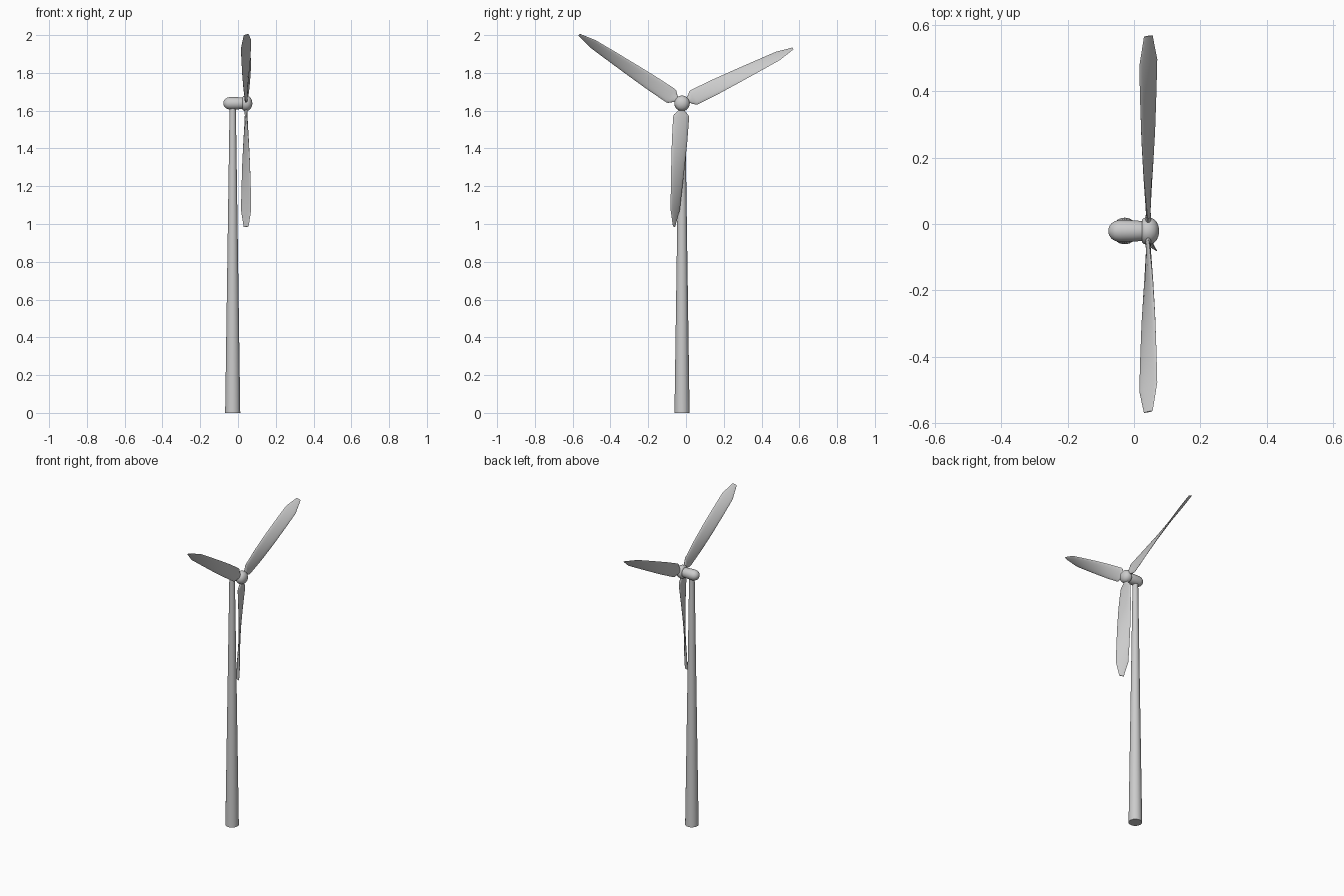
import bpy, bmesh
from math import sin, cos, pi, radians
from mathutils import Vector

if "Cube" in bpy.data.objects:
    bpy.data.objects.remove(bpy.data.objects["Cube"])

CY, HUB_Z = -0.021, 1.639      # rotor axis position
HUB_X, TOWER_X = 0.043, -0.028
X = Vector((1, 0, 0))


def loft(name, rings, angle=40):
    """Skin a list of equal-length point rings and cap both ends."""
    bm = bmesh.new()
    loops = [[bm.verts.new(p) for p in ring] for ring in rings]
    n = len(loops[0])
    for a, b in zip(loops, loops[1:]):
        for i in range(n):
            j = (i + 1) % n
            bm.faces.new((a[i], a[j], b[j], b[i]))
    bm.faces.new(loops[0])
    bm.faces.new(loops[-1])
    bmesh.ops.recalc_face_normals(bm, faces=bm.faces)
    mesh = bpy.data.meshes.new(name)
    bm.to_mesh(mesh)
    bm.free()
    obj = bpy.data.objects.new(name, mesh)
    bpy.context.collection.objects.link(obj)
    bpy.ops.object.select_all(action='DESELECT')
    obj.select_set(True)
    bpy.context.view_layer.objects.active = obj
    bpy.ops.object.shade_smooth_by_angle(angle=radians(angle))
    return obj


def oval(center, u, v, a, b, n):
    return [center + u * (a * cos(2 * pi * i / n)) + v * (b * sin(2 * pi * i / n))
            for i in range(n)]


def turned(name, origin, axis, u, v, profile, n=32):
    """Round part from (distance along axis, radius) pairs."""
    return loft(name, [oval(origin + axis * d, u, v, r, r, n) for d, r in profile])


Y, Z = Vector((0, 1, 0)), Vector((0, 0, 1))

# tapered tower
turned("tower", Vector((TOWER_X, CY, 0)), Z, X, Y, [(0, 0.040), (1.625, 0.0165)])

# nacelle with rounded back, and the hub in front of it
axis_origin = Vector((0, CY, HUB_Z))
turned("nacelle", axis_origin, X, Y, Z,
       [(-0.077, 0.006), (-0.075, 0.013), (-0.068, 0.023), (-0.057, 0.030),
        (-0.043, 0.033), (0.0, 0.032), (0.022, 0.030), (0.030, 0.028)])
turned("hub", axis_origin, X, Y, Z,
       [(0.024, 0.033), (0.029, 0.039), (0.038, 0.041), (0.050, 0.040),
        (0.061, 0.035), (0.069, 0.026), (0.074, 0.014), (0.0755, 0.005)])

# blade stations: radius, chord, thickness, twist in degrees
STATIONS = [(0.025, 0.024, 0.018, 0), (0.042, 0.040, 0.017, 0),
            (0.062, 0.078, 0.014, 2), (0.075, 0.085, 0.014, 4),
            (0.20, 0.086, 0.013, 18), (0.32, 0.083, 0.012, 29),
            (0.45, 0.078, 0.010, 39), (0.565, 0.073, 0.008, 48),
            (0.655, 0.028, 0.004, 68)]

for k in range(3):
    t = radians(26.3 + 120 * k)
    out = Vector((0, cos(t), sin(t)))
    side = Vector((0, -sin(t), cos(t)))
    rings = []
    for r, chord, thick, deg in STATIONS:
        w = radians(deg)
        along = side * cos(w) - X * sin(w)
        across = side * sin(w) + X * cos(w)
        center = Vector((HUB_X, CY, HUB_Z)) + out * r
        rings.append(oval(center, along, across, chord / 2, thick / 2, 16))
    loft(f"blade_{k + 1}", rings, 50)
